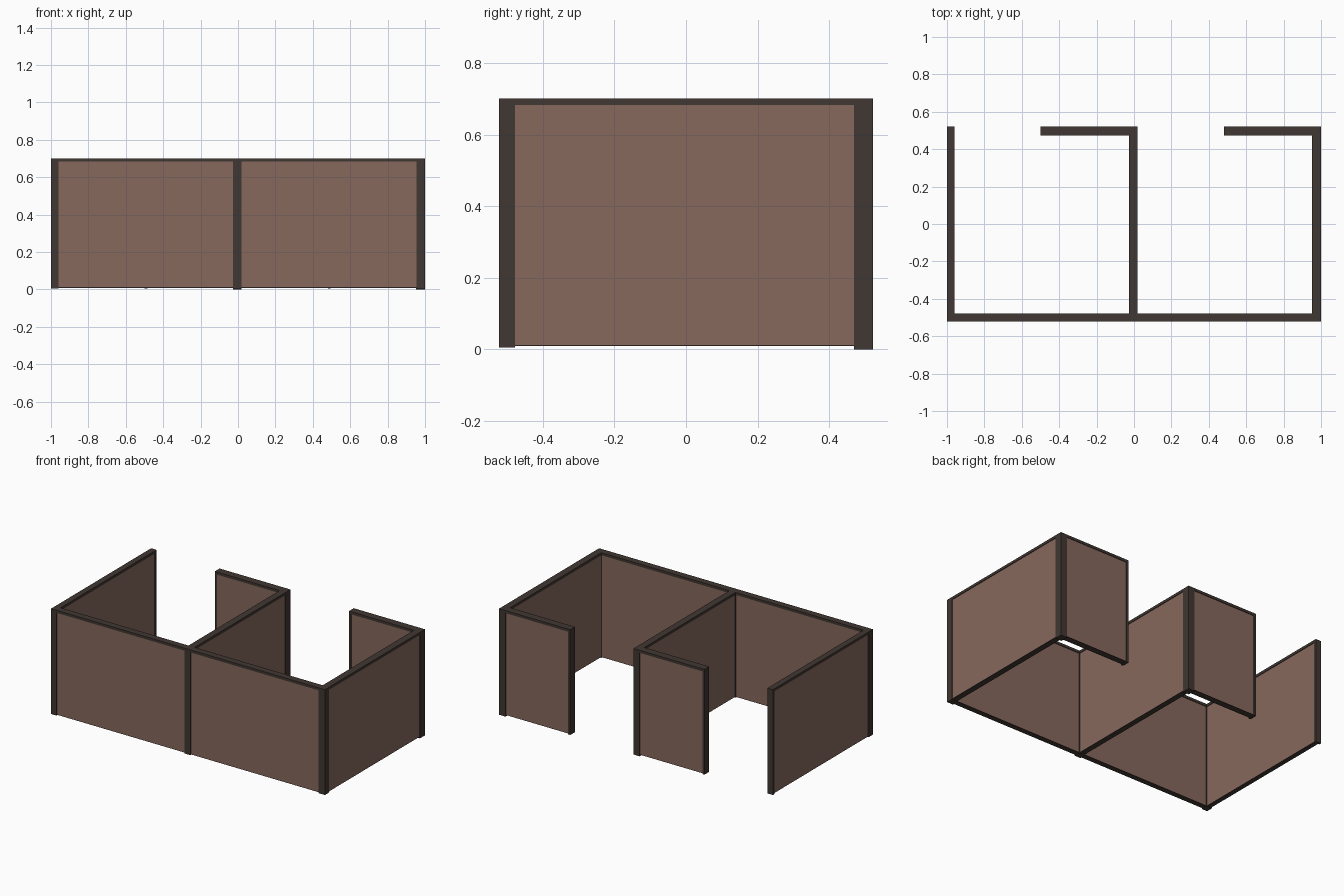
import bpy

if "Cube" in bpy.data.objects:
    bpy.data.objects.remove(bpy.data.objects["Cube"])


def material(name, rgb):
    m = bpy.data.materials.new(name)
    m.diffuse_color = (*rgb, 1)
    m.use_nodes = True
    m.node_tree.nodes["Principled BSDF"].inputs["Base Color"].default_value = m.diffuse_color
    return m


FRAME = material("dark_frame", (0.052, 0.038, 0.032))
FABRIC = material("brown_fabric", (0.24, 0.14, 0.11))
TOP, RAIL, INSET, TRIM = 0.70, 0.017, 0.004, 0.015


def box(name, x0, x1, y0, y1, z0, z1, mat):
    bpy.ops.mesh.primitive_cube_add(size=1, location=((x0 + x1) / 2, (y0 + y1) / 2, (z0 + z1) / 2))
    ob = bpy.context.object
    ob.name = name
    ob.scale = (x1 - x0, y1 - y0, z1 - z0)
    bpy.ops.object.transform_apply(location=False, rotation=False, scale=True)
    ob.data.materials.append(mat)
    return ob


def panel(name, axis, a0, a1, c0, c1):
    """Framed fabric panel from a0 to a1 along its axis, c0 to c1 through its thickness."""
    def part(suffix, z0, z1, mat, inset):
        along, across = (a0, a1), (c0 + inset, c1 - inset)
        spans = (along, across) if axis == "x" else (across, along)
        box(name + suffix, *spans[0], *spans[1], z0, z1, mat)
    part("_top_rail", TOP - RAIL, TOP, FRAME, 0)
    part("_fabric", 0.012, TOP - RAIL, FABRIC, INSET)
    part("_bottom_rail", 0.009, 0.012, FRAME, INSET)


# Front wall, split by the middle post
panel("front_left", "x", -0.96, -0.027, -0.522, -0.478)
panel("front_right", "x", 0.018, 0.955, -0.522, -0.478)

# Side walls and divider
panel("left_wall", "y", -0.478, 0.522 - TRIM, -1.0, -0.96)
panel("divider", "y", -0.478, 0.470, -0.027, 0.018)
panel("right_wall", "y", -0.478, 0.470, 0.953, 1.0)

# Short return walls beside each doorway
panel("left_return", "x", -0.50 + TRIM, -0.027, 0.472, 0.522)
panel("right_return", "x", 0.48 + TRIM, 0.953, 0.472, 0.522)

# Corner and junction posts
for name, x0, x1 in (("left", -1.0, -0.96), ("middle", -0.027, 0.018), ("right", 0.955, 1.0)):
    box(name + "_front_post", x0, x1, -0.522, -0.478, 0.005, TOP, FRAME)
for name, x0, x1 in (("middle", -0.027, 0.018), ("right", 0.953, 1.0)):
    box(name + "_back_post", x0, x1, 0.470, 0.522, 0.0, TOP, FRAME)

# Thin trims on the free ends
box("left_wall_end_trim", -1.0, -0.96, 0.522 - TRIM, 0.522, 0.005, TOP, FRAME)
for name, x in (("left", -0.50), ("right", 0.48)):
    box(name + "_return_end_trim", x, x + TRIM, 0.472, 0.522, 0.005, TOP, FRAME)
